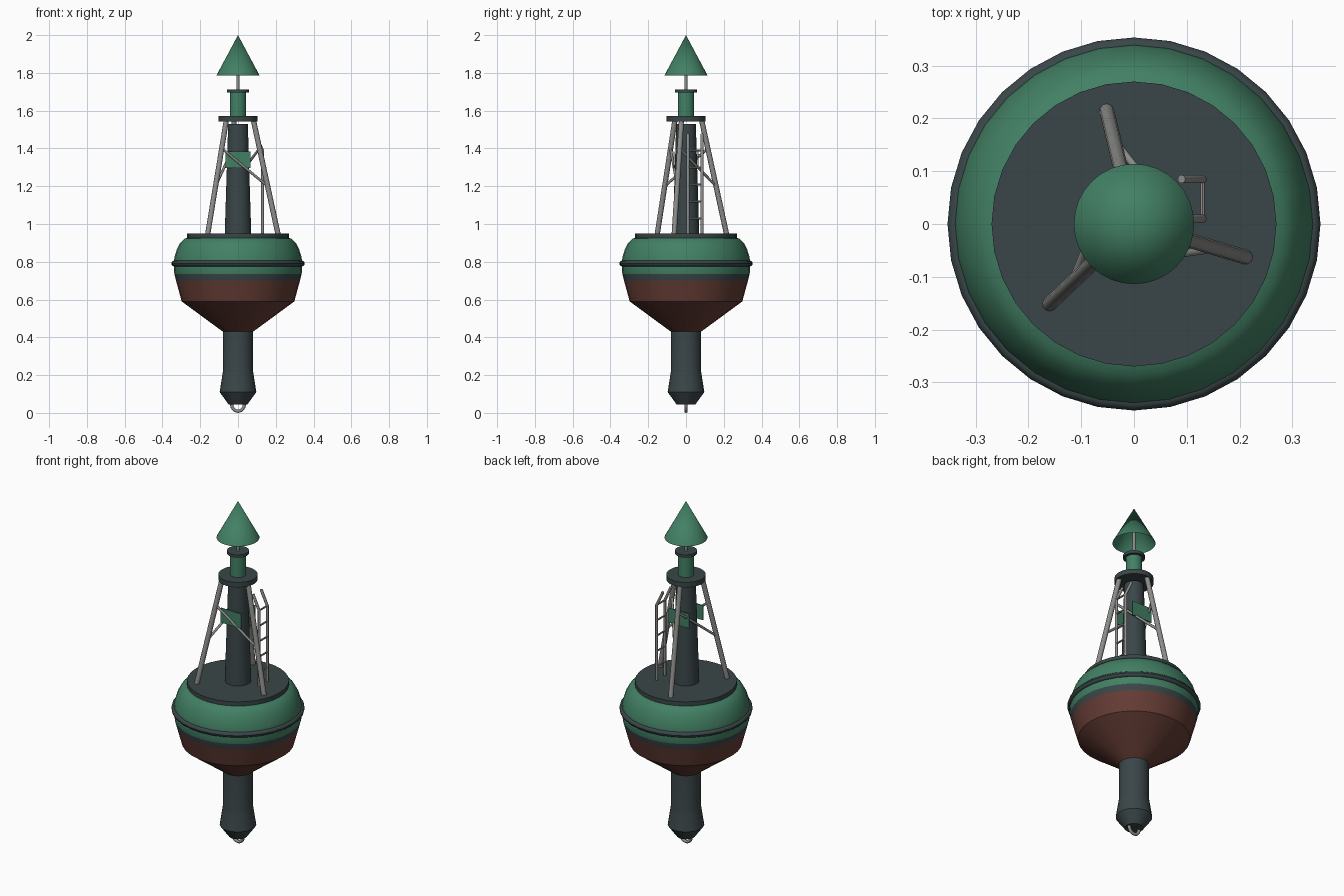
import bpy, bmesh
from math import sin, cos, pi, radians
from mathutils import Vector

old = bpy.data.objects.get("Cube")
if old:
    bpy.data.objects.remove(old, do_unlink=True)


def material(name, rgb):
    lin = [((c / 255 + 0.055) / 1.055) ** 2.4 for c in rgb] + [1]
    m = bpy.data.materials.new(name)
    m.use_nodes = True
    m.diffuse_color = lin
    m.node_tree.nodes["Principled BSDF"].inputs["Base Color"].default_value = lin
    return m


GREEN = material("buoy green", (66, 128, 100))
SLATE = material("dark slate", (58, 70, 72))
BROWN = material("red brown", (100, 60, 52))
STEEL = material("galvanised grey", (140, 140, 138))


def finish(name, bm, mats, angle=30):
    mesh = bpy.data.meshes.new(name)
    bm.to_mesh(mesh)
    bm.free()
    for m in mats:
        mesh.materials.append(m)
    ob = bpy.data.objects.new(name, mesh)
    bpy.context.collection.objects.link(ob)
    bpy.ops.object.select_all(action='DESELECT')
    ob.select_set(True)
    bpy.context.view_layer.objects.active = ob
    bpy.ops.object.shade_smooth_by_angle(angle=radians(angle))
    return ob


def lathe(name, profile, mats, bands=None, sides=32, angle=30):
    """Spin (radius, z) points, bottom to top; bands gives a slot per segment."""
    bm = bmesh.new()
    rings = []
    for r, z in profile:
        if r == 0:
            rings.append([bm.verts.new((0, 0, z))] * sides)
        else:
            rings.append([bm.verts.new((r * cos(2 * pi * i / sides), r * sin(2 * pi * i / sides), z))
                          for i in range(sides)])
    for k, (a, b) in enumerate(zip(rings, rings[1:])):
        for i in range(sides):
            j = (i + 1) % sides
            corners = list(dict.fromkeys([a[i], a[j], b[j], b[i]]))
            bm.faces.new(corners).material_index = bands[k] if bands else 0
    return finish(name, bm, mats, angle)


def drum(name, r0, r1, z0, z1, mat, sides=32):
    return lathe(name, [(0, z0), (r0, z0), (r1, z1), (0, z1)], [mat], sides=sides)


def pipe(name, points, radius, mat=STEEL, sides=10):
    """Round bar swept through points, with capped ends."""
    curve = bpy.data.curves.new(name, 'CURVE')
    curve.dimensions = '3D'
    curve.bevel_depth = radius
    curve.bevel_resolution = sides // 2 - 2
    curve.use_fill_caps = True
    s = curve.splines.new('POLY')
    s.points.add(len(points) - 1)
    for p, co in zip(s.points, points):
        p.co = (*co, 1)
    tmp = bpy.data.objects.new(name + "_path", curve)
    bpy.context.collection.objects.link(tmp)
    bm = bmesh.new()
    bm.from_mesh(tmp.to_mesh())
    tmp.to_mesh_clear()
    bpy.data.objects.remove(tmp, do_unlink=True)
    return finish(name, bm, [mat], 40)


# Ballast tube and its mooring eye
lathe("ballast_tube", [(0, 0.045), (0.05, 0.045), (0.097, 0.11), (0.083, 0.2), (0.08, 0.22),
                       (0.08, 0.44)], [SLATE])
pipe("mooring_eye", [(0.034 * cos(a), 0, 0.047 + 0.038 * sin(a))
                     for a in [pi + pi * i / 14 for i in range(15)]], 0.009)

# Float hull: brown underside, slate waterline, green topsides
lathe("float_hull", [(0, 0.43), (0.08, 0.43), (0.298, 0.59), (0.328, 0.70), (0.337, 0.735), (0.34, 0.765),
                     (0.34, 0.80), (0.335, 0.83), (0.323, 0.868), (0.306, 0.9), (0.284, 0.922), (0.26, 0.93)],
      [BROWN, SLATE, GREEN], [0, 0, 0, 1] + [2] * 7)
lathe("fender_ring", [(0.338 + 0.0155 * cos(2 * pi * i / 12), 0.791 + 0.0155 * sin(2 * pi * i / 12))
                      for i in range(13)], [SLATE], angle=40)
drum("deck", 0.27, 0.27, 0.925, 0.951, SLATE)

# Central column, head plate, lantern and topmark
drum("column", 0.07, 0.052, 0.95, 1.53, SLATE)
drum("head_plate", 0.104, 0.104, 1.543, 1.572, SLATE)
drum("lantern", 0.043, 0.043, 1.57, 1.697, GREEN)
drum("lantern_cap", 0.058, 0.058, 1.695, 1.712, SLATE)
drum("topmark_pole", 0.009, 0.009, 1.71, 1.95, STEEL, 12)
lathe("topmark_cone", [(0.114, 1.787), (0, 2.0)], [GREEN])


# Three raking legs with a diagonal brace to the next leg
def on_leg(k, z):
    a = radians(103.5 + 120 * k)
    r = 0.22 - (z - 0.95) * 0.225
    return Vector((r * cos(a), r * sin(a), z))


for k in range(3):
    pipe("leg_%d" % (k + 1), [on_leg(k, 0.945), on_leg(k, 1.55)], 0.014)
    pipe("brace_%d" % (k + 1), [on_leg(k, 1.4), on_leg(k + 1, 1.2)], 0.007)

# Ladder with rails bent in towards the tower
for side, y in (("right", 0.01), ("left", 0.085)):
    pipe("ladder_rail_" + side, [(0.13, y, 0.95), (0.13, y, 1.39), (0.09, y, 1.475)], 0.008)
for i in range(5):
    z = 1.03 + 0.09 * i
    pipe("ladder_rung_%d" % (i + 1), [(0.13, 0.01, z), (0.13, 0.085, z)], 0.005, sides=8)

# Flat number panels, fore and aft
for name, y in (("front_panel", -0.064), ("back_panel", 0.064)):
    bm = bmesh.new()
    bmesh.ops.create_cube(bm, size=1)
    bmesh.ops.scale(bm, vec=(0.132, 0.006, 0.085), verts=bm.verts)
    bmesh.ops.translate(bm, vec=(0, y, 1.34), verts=bm.verts)
    finish(name, bm, [GREEN])
